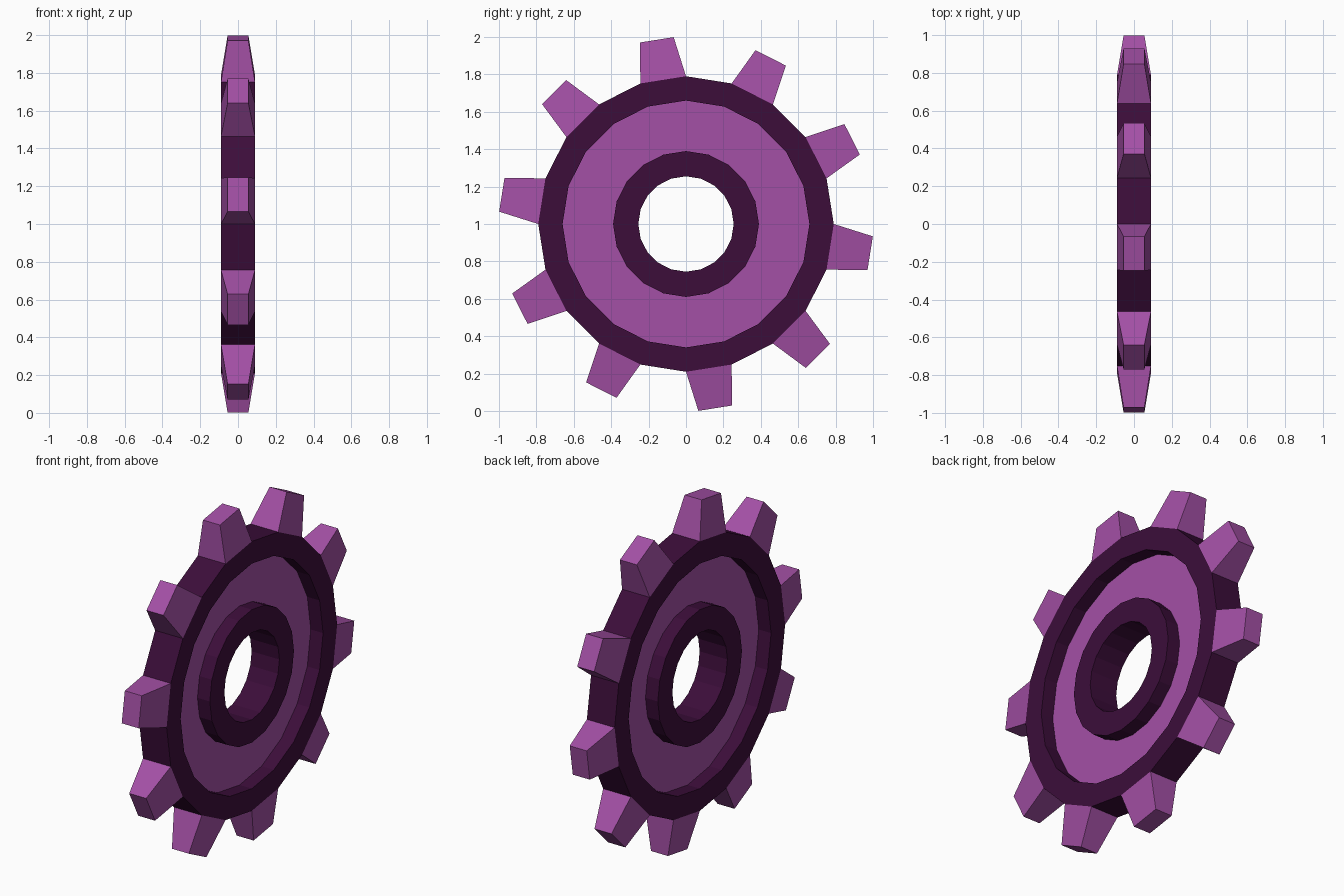
import bpy, bmesh
from math import sin, cos, radians

if "Cube" in bpy.data.objects:
    bpy.data.objects.remove(bpy.data.objects["Cube"])

SIDES = 20
CENTRE_Z = 1.0


def material(name, rgb):
    m = bpy.data.materials.new(name)
    m.diffuse_color = (*rgb, 1)
    m.use_nodes = True
    m.node_tree.nodes["Principled BSDF"].inputs["Base Color"].default_value = m.diffuse_color
    return m


dark = material("dark_purple", (0.045, 0.004, 0.042))
light = material("light_purple", (0.37, 0.08, 0.38))


def finish(bm, name, mat):
    bmesh.ops.recalc_face_normals(bm, faces=bm.faces)
    mesh = bpy.data.meshes.new(name)
    bm.to_mesh(mesh)
    bm.free()
    mesh.materials.append(mat)
    obj = bpy.data.objects.new(name, mesh)
    obj.location.z = CENTRE_Z
    bpy.context.collection.objects.link(obj)
    return obj


def ring(name, r_in, r_out, half, mat):
    """Flat-sided ring of rectangular section around the x axis."""
    bm = bmesh.new()
    section = [(r_in, -half), (r_out, -half), (r_out, half), (r_in, half)]
    loops = []
    for i in range(SIDES):
        a = radians(360 / SIDES * i)
        loops.append([bm.verts.new((x, r * sin(a), r * cos(a))) for r, x in section])
    for i in range(SIDES):
        p, q = loops[i], loops[(i + 1) % SIDES]
        for j in range(4):
            k = (j + 1) % 4
            bm.faces.new((p[j], p[k], q[k], q[j]))
    return finish(bm, name, mat)


# Raised rim, recessed web and raised hub
ring("rim", 0.66, 0.79, 0.09, dark)
ring("web", 0.39, 0.66, 0.01, light)
ring("hub", 0.255, 0.39, 0.09, dark)

# Tapered teeth on every other side of the rim
base_r = 0.79 * cos(radians(9))
base_w = 0.79 * sin(radians(9))
for n in range(SIDES // 2):
    a = radians(36 * n - 9)
    bm = bmesh.new()
    rows = []
    for r, w, h in ((base_r, base_w, 0.09), (0.997, 0.091, 0.055)):
        rows.append([bm.verts.new((x, r * sin(a) + t * cos(a), r * cos(a) - t * sin(a)))
                     for x, t in ((-h, -w), (h, -w), (h, w), (-h, w))])
    base, tip = rows
    bm.faces.new(tip)
    bm.faces.new(base[::-1])
    for j in range(4):
        k = (j + 1) % 4
        bm.faces.new((base[j], base[k], tip[k], tip[j]))
    finish(bm, f"tooth_{n + 1}", light)
